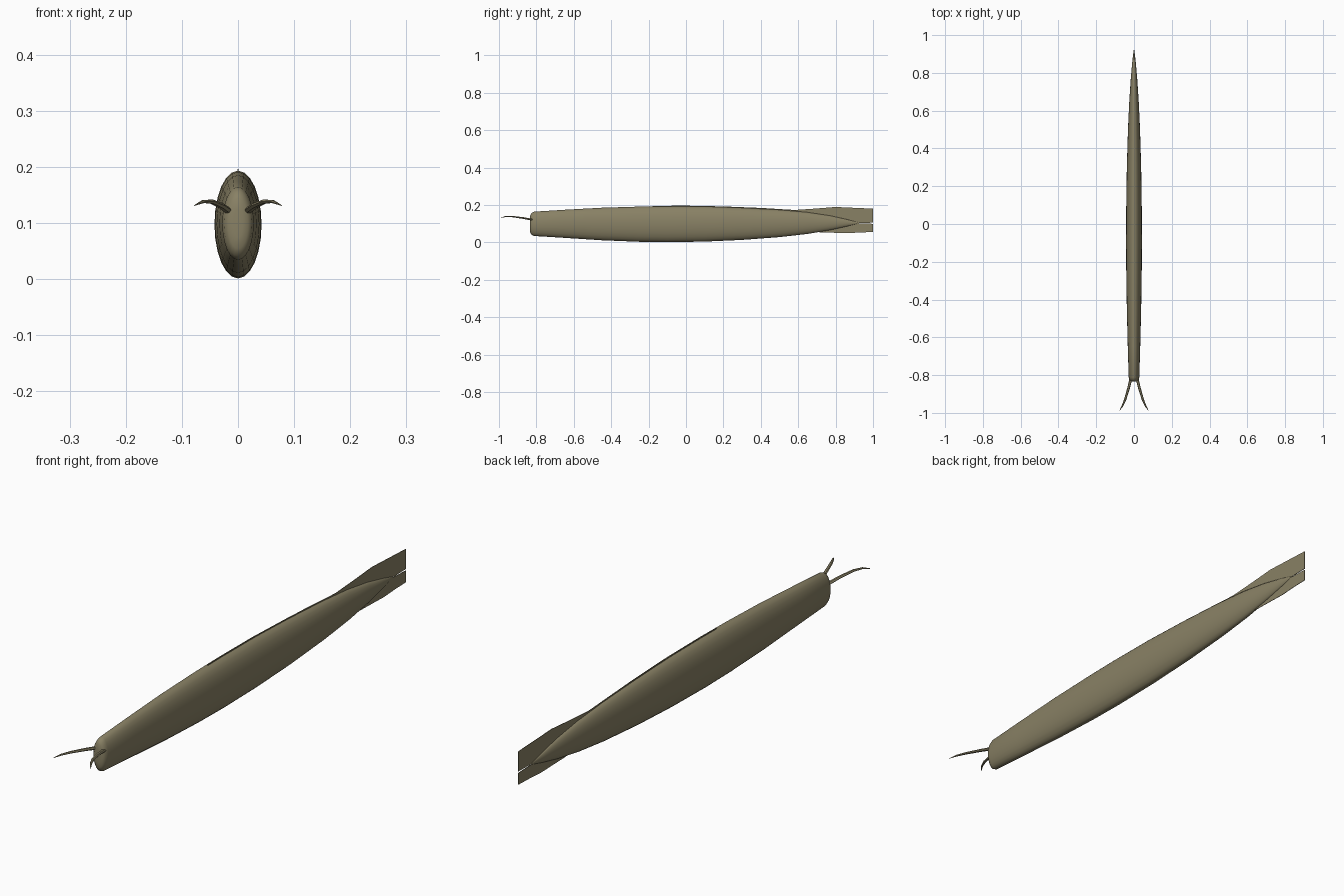
import bpy, bmesh, math
from mathutils import Vector

cube = bpy.data.objects.get("Cube")
if cube:
    bpy.data.objects.remove(cube)

# Single olive skin colour
skin = bpy.data.materials.new("olive_skin")
skin.use_nodes = True
colour = (0.25, 0.22, 0.13, 1)
skin.diffuse_color = colour
skin.node_tree.nodes["Principled BSDF"].inputs["Base Color"].default_value = colour


def finish(name, bm, angle):
    bmesh.ops.recalc_face_normals(bm, faces=bm.faces)
    mesh = bpy.data.meshes.new(name)
    bm.to_mesh(mesh)
    bm.free()
    mesh.materials.append(skin)
    obj = bpy.data.objects.new(name, mesh)
    bpy.context.collection.objects.link(obj)
    bpy.ops.object.select_all(action='DESELECT')
    bpy.context.view_layer.objects.active = obj
    obj.select_set(True)
    bpy.ops.object.shade_smooth_by_angle(angle=math.radians(angle))
    return obj


def loft(name, rings, angle):
    """Skin a list of closed rings and cap both ends."""
    bm = bmesh.new()
    loops = [[bm.verts.new(p) for p in ring] for ring in rings]
    n = len(loops[0])
    for a, b in zip(loops, loops[1:]):
        for i in range(n):
            j = (i + 1) % n
            bm.faces.new((a[i], a[j], b[j], b[i]))
    bm.faces.new(loops[0])
    bm.faces.new(loops[-1])
    return finish(name, bm, angle)


def ellipse(centre, side, up, n):
    return [centre + side * math.cos(t) + up * math.sin(t)
            for t in (2 * math.pi * i / n for i in range(n))]


# Body: y, half width, half height, centre height
stations = [
    (-0.835, 0.008, 0.025, 0.099), (-0.833, 0.018, 0.045, 0.099),
    (-0.826, 0.025, 0.058, 0.099), (-0.812, 0.028, 0.065, 0.099),
    (-0.65, 0.033, 0.075, 0.099), (-0.45, 0.038, 0.087, 0.098),
    (-0.25, 0.041, 0.094, 0.097), (-0.1, 0.042, 0.096, 0.097),
    (0.1, 0.041, 0.094, 0.098), (0.3, 0.038, 0.086, 0.099),
    (0.5, 0.032, 0.073, 0.101), (0.65, 0.025, 0.058, 0.103),
    (0.77, 0.017, 0.039, 0.104), (0.86, 0.009, 0.019, 0.104),
    (0.92, 0.002, 0.003, 0.104)]
loft("body", [ellipse(Vector((0, y, z)), Vector((w, 0, 0)), Vector((0, 0, h)), 24)
              for y, w, h, z in stations], 50)


# Thin fins, each a side outline given thickness
def fin(name, outline, thick=0.002):
    bm = bmesh.new()
    face = bm.faces.new([bm.verts.new((-thick / 2, y, z)) for y, z in outline])
    new = bmesh.ops.extrude_face_region(bm, geom=[face])["geom"]
    bmesh.ops.translate(bm, vec=(thick, 0, 0),
                        verts=[v for v in new if isinstance(v, bmesh.types.BMVert)])
    finish(name, bm, 30)


fin("upper_fin", [(-0.18, 0.18), (-0.18, 0.195), (0, 0.196), (0.2, 0.192),
                  (0.4, 0.184), (0.58, 0.173), (0.7, 0.181), (0.8, 0.189),
                  (1, 0.18), (1, 0.105), (0.9, 0.103), (0.5, 0.12)])
fin("lower_fin", [(0.5, 0.09), (0.72, 0.053), (0.8, 0.051), (0.87, 0.049),
                  (0.93, 0.053), (1, 0.055), (1, 0.099), (0.9, 0.103)])

# Pair of curved, tapering feelers: path point, half width, half thickness
path = [((0.014, -0.81, 0.119), 0.008, 0.006),
        ((0.029, -0.87, 0.130), 0.007, 0.005),
        ((0.047, -0.93, 0.138), 0.006, 0.004),
        ((0.062, -0.965, 0.138), 0.004, 0.003),
        ((0.078, -0.99, 0.131), 0.0006, 0.0006)]
for side_name, s in (("left", 1), ("right", -1)):
    points = [Vector((s * p[0], p[1], p[2])) for p, _, _ in path]
    rings = []
    for i, (_, w, h) in enumerate(path):
        along = points[min(i + 1, len(path) - 1)] - points[max(i - 1, 0)]
        side = along.cross(Vector((0, 0, 1))).normalized()
        up = side.cross(along).normalized()
        rings.append(ellipse(points[i], side * w, up * h, 6))
    loft(side_name + "_feeler", rings, 40)
